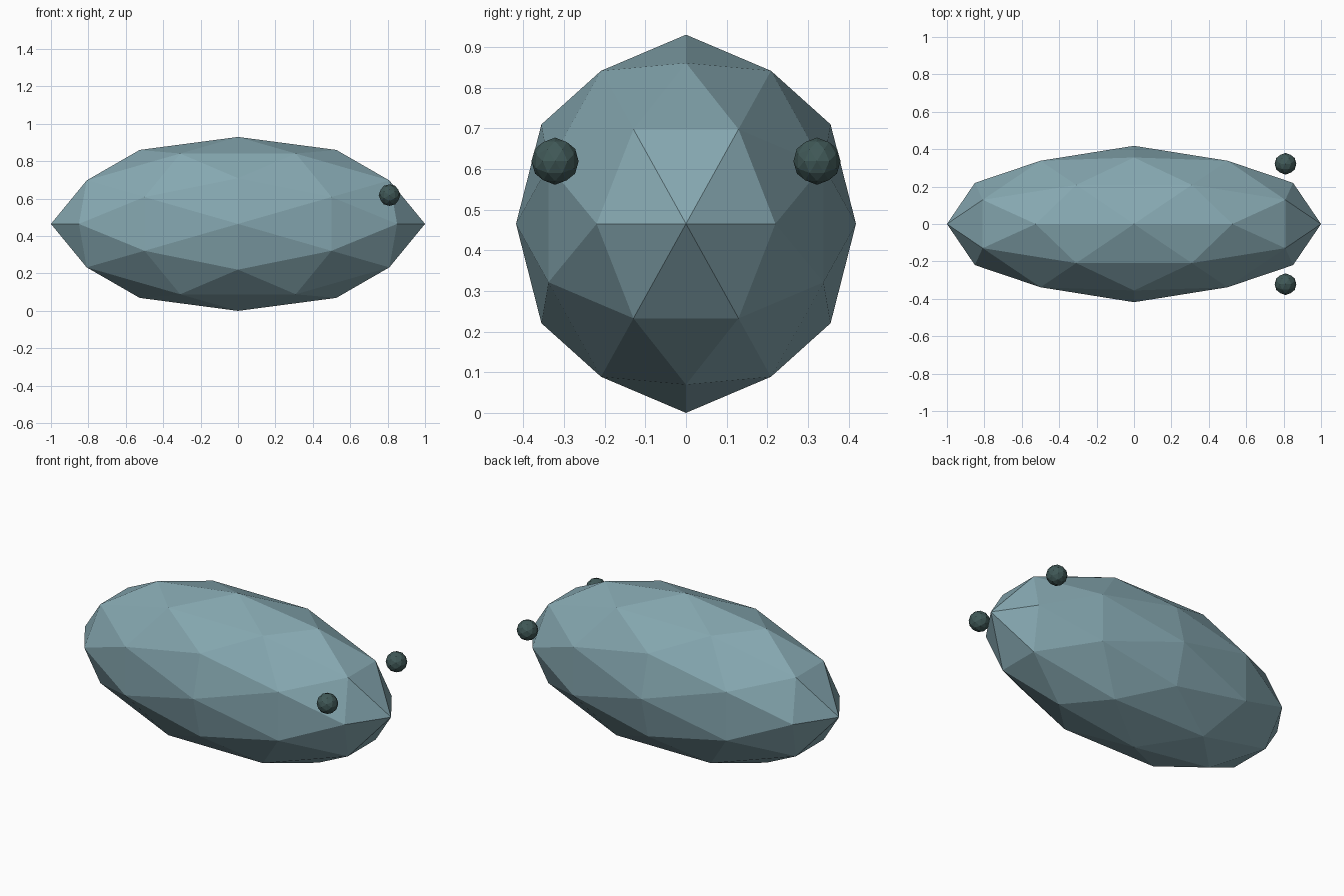
import bpy
import bmesh
import math
from mathutils import Vector

if "Cube" in bpy.data.objects:
    bpy.data.objects.remove(bpy.data.objects["Cube"])


def make_material(name, color):
    mat = bpy.data.materials.new(name)
    mat.diffuse_color = (*color, 1.0)
    mat.use_nodes = True
    mat.node_tree.nodes["Principled BSDF"].inputs["Base Color"].default_value = mat.diffuse_color
    return mat


def faceted_ball(name, center, radii, mat):
    """80-sided ball whose two-fold axes lie on x, y and z."""
    phi = (1 + math.sqrt(5)) / 2
    bm = bmesh.new()
    for a in (-1, 1):
        for b in (-phi, phi):
            for co in ((a, 0, b), (b, a, 0), (0, b, a)):
                bm.verts.new(co)
    bmesh.ops.convex_hull(bm, input=bm.verts[:])
    bmesh.ops.subdivide_edges(bm, edges=bm.edges[:], cuts=1, use_grid_fill=True)
    for v in bm.verts:
        n = v.co.normalized()
        v.co = Vector([n[i] * radii[i] for i in range(3)])
    bmesh.ops.recalc_face_normals(bm, faces=bm.faces[:])
    mesh = bpy.data.meshes.new(name)
    bm.to_mesh(mesh)
    bm.free()
    mesh.materials.append(mat)
    obj = bpy.data.objects.new(name, mesh)
    obj.location = center
    bpy.context.collection.objects.link(obj)
    return obj


blue_grey = make_material("blue_grey", (0.238, 0.392, 0.440))
dark_teal = make_material("dark_teal", (0.051, 0.098, 0.095))

# Long faceted body
faceted_ball("body", (0, 0, 0.465), (1.0, 0.418, 0.465), blue_grey)

# Eyes floating beside the nose end
for side, label in ((-1, "right"), (1, "left")):
    faceted_ball(label + "_eye", (0.81, side * 0.322, 0.619), (0.058,) * 3, dark_teal)
